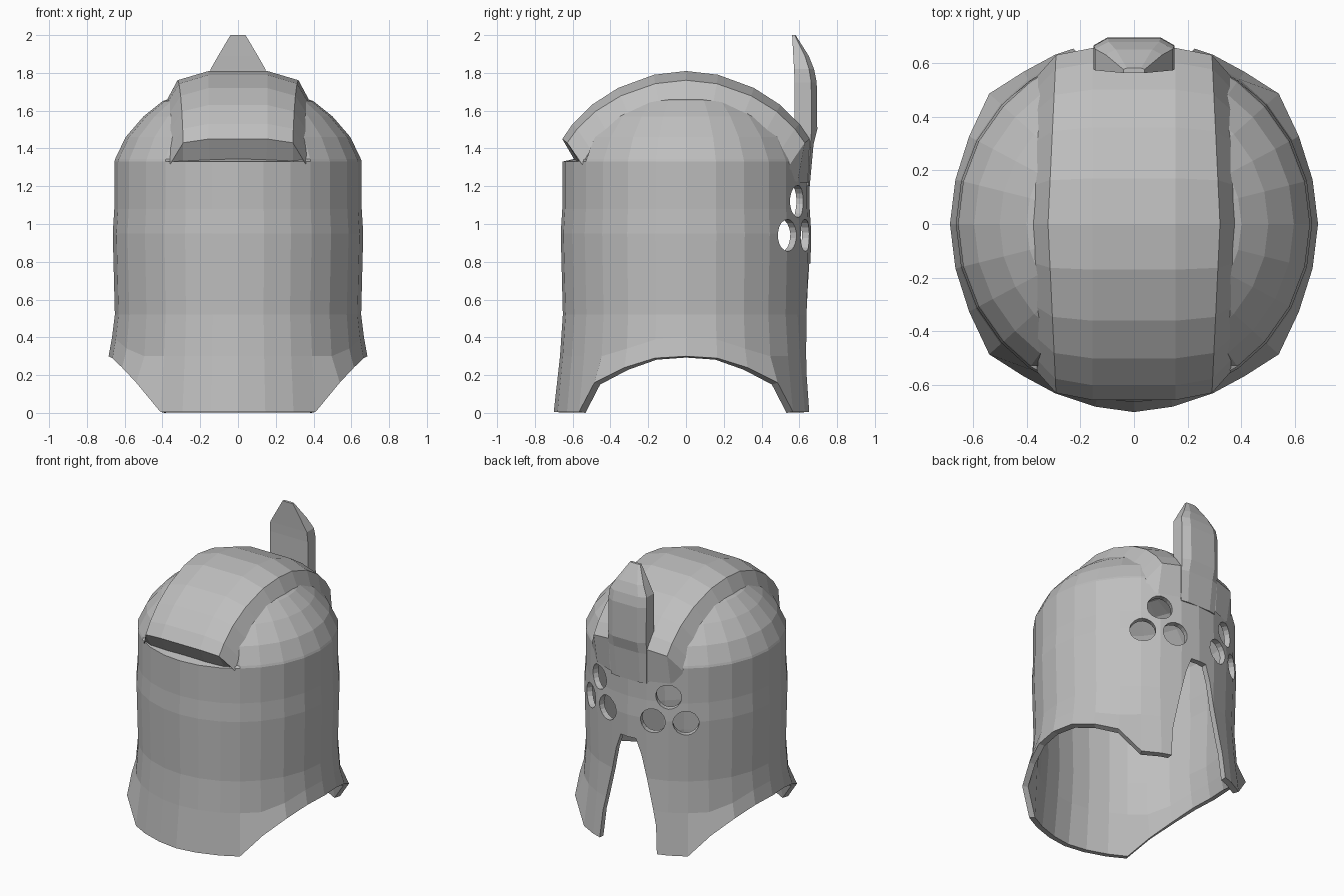
import bpy, bmesh, math
from mathutils import Vector, Matrix

if "Cube" in bpy.data.objects:
    bpy.data.objects.remove(bpy.data.objects["Cube"])

steel = bpy.data.materials.new("plain_grey_steel")
steel.diffuse_color = (0.52, 0.52, 0.52, 1)
steel.use_nodes = True
steel.node_tree.nodes["Principled BSDF"].inputs["Base Color"].default_value = steel.diffuse_color


def make(name, verts, faces, mat=True):
    me = bpy.data.meshes.new(name)
    me.from_pydata(verts, [], faces)
    ob = bpy.data.objects.new(name, me)
    bpy.context.collection.objects.link(ob)
    if mat:
        me.materials.append(steel)
    return ob


def fix_normals(ob):
    bm = bmesh.new()
    bm.from_mesh(ob.data)
    bmesh.ops.recalc_face_normals(bm, faces=bm.faces)
    bm.to_mesh(ob.data)
    bm.free()


def apply_mod(ob, name):
    bpy.context.view_layer.objects.active = ob
    bpy.ops.object.modifier_apply(modifier=name)


# Columns round the helmet: angle, bottom height, bottom radius (one quadrant)
QUAD = [(0, .30, .685), (14, .29, .685), (28, .24, .695), (42, .16, .725),
        (54, .006, .70), (65, .006, .695), (78, .006, .695), (90, .006, .70)]
cols = (QUAD + [(180 - a, z, r) for a, z, r in QUAD[-2::-1]])
cols = cols + [(a + 180, z, r) for a, z, r in cols[1:-1]]
DOME = [(1.46, .595), (1.57, .50), (1.65, .40), (1.70, .27)]


def dome_z(r):
    pts = [(1.34, .655)] + DOME + [(1.72, 0)]
    for (z0, r0), (z1, r1) in zip(pts, pts[1:]):
        if r1 <= r <= r0:
            return z0 + (z1 - z0) * (r0 - r) / (r0 - r1)
    return 1.33


# Shell: flared wall, recessed ledge under the front of the band, dome
verts, faces = [], []
for a, zb, rb in cols:
    t = math.radians(a)
    ledge = .59 if math.sin(t) < -.85 else .65
    column = [(zb, rb), (max(.3, zb + .1), .667), (.52, .652), (.95, .663),
              (1.08, .655), (1.33, .655), (1.345, ledge)] + DOME
    verts += [(r * math.cos(t), r * math.sin(t), z) for z, r in column]
n, m = len(cols), 11
verts.append((0, 0, 1.72))
for i in range(n):
    p, q = i * m, (i + 1) % n * m
    faces += [(p + j, q + j, q + j + 1, p + j + 1) for j in range(m - 1)]
    faces.append((p + m - 1, q + m - 1, n * m))
shell = make("helmet_shell", verts, faces)
sol = shell.modifiers.new("thickness", 'SOLIDIFY')
sol.thickness = .04
sol.offset = -1
apply_mod(shell, "thickness")


def cut(cutter):
    cutter.hide_render = True
    b = shell.modifiers.new("cut", 'BOOLEAN')
    b.operation = 'DIFFERENCE'
    b.solver = 'EXACT'
    b.object = cutter
    apply_mod(shell, "cut")
    bpy.data.objects.remove(cutter)


# Tapered face slot
half = [(.06, .79), (.10, .68), (.21, .20), (.235, -.1)]
outline = half + [(-x, z) for x, z in reversed(half)]
k = len(outline)
slot = make("slot_cutter",
            [(x, .3, z) for x, z in outline] + [(x, 1, z) for x, z in outline],
            [tuple(range(k)), tuple(range(2 * k - 1, k - 1, -1))] +
            [(i, (i + 1) % k, (i + 1) % k + k, i + k) for i in range(k)], False)
fix_normals(slot)
cut(slot)

# Three round eye holes on each side
for s in (1, -1):
    for x, y, z in [(.18, .635, .94), (.375, .535, .94), (.275, .59, 1.12)]:
        d = Vector((s * x, y, 0)).normalized()
        bm = bmesh.new()
        rot = d.to_track_quat('Z', 'Y').to_matrix().to_4x4()
        bmesh.ops.create_cone(bm, cap_ends=True, segments=18, radius1=.085,
                              radius2=.085, depth=.3,
                              matrix=Matrix.Translation((s * x, y, z)) @ rot)
        me = bpy.data.meshes.new("eye_cutter")
        bm.to_mesh(me)
        bm.free()
        ob = bpy.data.objects.new("eye_cutter", me)
        bpy.context.collection.objects.link(ob)
        cut(ob)

# Raised band over the dome, with bevelled sides
arch = [(-.655, 1.45), (-.60, 1.53), (-.50, 1.63), (-.36, 1.72), (-.17, 1.79)]
arch = arch + [(0, 1.81)] + [(-y, z) for y, z in reversed(arch)]
rows = [[(.15, -.585, 1.33), (.29, -.57, 1.33), (.35, -.54, 1.325)]]
for y, z in arch:
    c = 1 - abs(y) / .66
    xf, yf = .36 + .025 * c, y * .84
    rows.append([(.155, y, z),
                 (.29 + .03 * c, y * .96, 1.2 + (z - 1.2) * .92),
                 (xf, yf, dome_z(math.hypot(xf, yf)) - .015)])
rows.append([(.15, .645, 1.22), (.29, .59, 1.22), (.35, .54, 1.25)])
verts = []
for a, b, c in rows:
    verts += [(-p[0], p[1], p[2]) for p in (c, b, a)] + [a, b, c]
faces = [(6 * i + j, 6 * i + j + 1, 6 * i + j + 7, 6 * i + j + 6)
         for i in range(len(rows) - 1) for j in range(5)]
make("dome_band", verts, faces)

# Upright crest: height, half width, inner y, outer y
secs = [(1.2, .14, .62, .655), (1.42, .15, .61, .675), (1.5, .15, .575, .695),
        (1.75, .15, .575, .692), (1.82, .145, .572, .678),
        (1.89, .105, .568, .65), (2.0, .04, .562, .58)]
verts, faces = [], []
for z, w, y0, y1 in secs:
    e = y1 - (y1 - y0) * .25
    verts += [(-w, y0, z), (w, y0, z), (w, e, z), (w * .65, y1, z),
              (-w * .65, y1, z), (-w, e, z)]
for i in range(len(secs) - 1):
    faces += [(6 * i + j, 6 * i + (j + 1) % 6, 6 * i + 6 + (j + 1) % 6, 6 * i + 6 + j)
              for j in range(6)]
t = 6 * (len(secs) - 1)
faces += [tuple(range(5, -1, -1)), tuple(range(t, t + 6))]
crest = make("front_crest", verts, faces)
fix_normals(crest)
